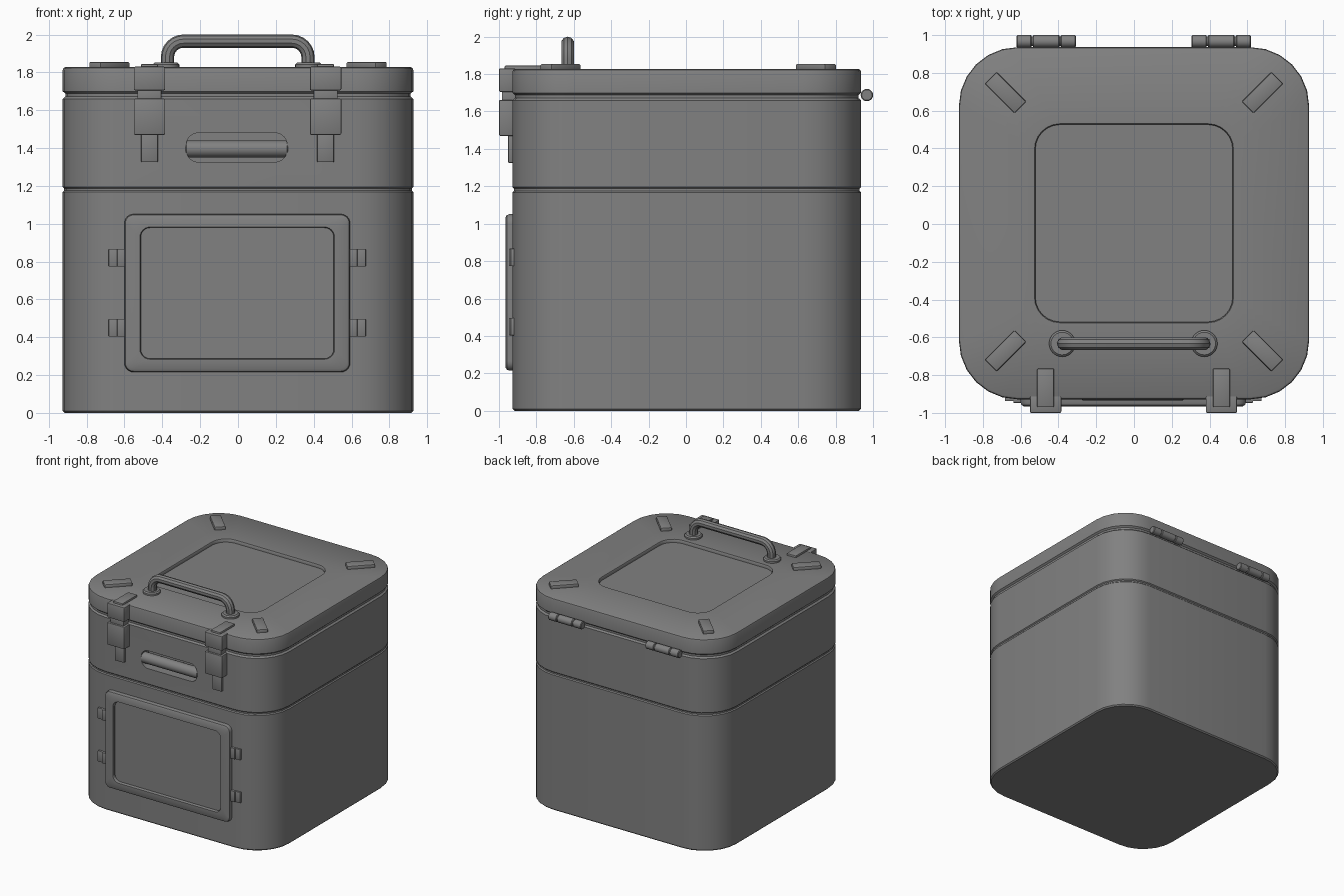
import bpy, bmesh, math
from mathutils import Matrix, Vector

if "Cube" in bpy.data.objects:
    bpy.data.objects.remove(bpy.data.objects["Cube"])

grey = bpy.data.materials.new("mid grey")
grey.diffuse_color = (0.22, 0.22, 0.22, 1)
grey.use_nodes = True
grey.node_tree.nodes["Principled BSDF"].inputs["Base Color"].default_value = grey.diffuse_color
CY = 0.004  # centre of the case in y


def finish(ob):
    ob.data.materials.clear()
    ob.data.materials.append(grey)
    bpy.ops.object.select_all(action='DESELECT')
    ob.select_set(True)
    bpy.context.view_layer.objects.active = ob
    bpy.ops.object.shade_smooth_by_angle(angle=math.radians(32))


def add_mesh(name, bm):
    bmesh.ops.recalc_face_normals(bm, faces=bm.faces)
    me = bpy.data.meshes.new(name)
    bm.to_mesh(me)
    bm.free()
    ob = bpy.data.objects.new(name, me)
    bpy.context.collection.objects.link(ob)
    finish(ob)
    return ob


def outline(hx, hy, r, seg):
    pts = []
    for k, (sx, sy) in enumerate([(1, 1), (-1, 1), (-1, -1), (1, -1)]):
        for i in range(seg + 1):
            a = math.pi / 2 * (k + i / seg)
            pts.append((sx * (hx - r) + r * math.cos(a), sy * (hy - r) + r * math.sin(a)))
    return pts


def loft(name, cx, cy, levels, seg=6, front=False):
    """Stack rounded rectangles (depth, half x, half y, radius); front=True faces -y."""
    bm = bmesh.new()
    rings = []
    for d, hx, hy, r in levels:
        ring = []
        for x, y in outline(hx, hy, r, seg):
            p = (cx + x, -d, cy + y) if front else (cx + x, cy + y, d)
            ring.append(bm.verts.new(p))
        rings.append(ring)
    n = len(rings[0])
    for a, b in zip(rings, rings[1:]):
        for i in range(n):
            j = (i + 1) % n
            bm.faces.new((a[i], a[j], b[j], b[i]))
    bm.faces.new(rings[0][::-1])
    bm.faces.new(rings[-1])
    return add_mesh(name, bm)


def box(name, x, y, z, bevel=0.008, turn=0, centre=(0, 0, 0)):
    """Bevelled box from (min, max) ranges, optionally turned about z and moved."""
    bm = bmesh.new()
    bmesh.ops.create_cube(bm, size=1)
    for v in bm.verts:
        v.co = Vector([(r[0] + r[1]) / 2 + c * (r[1] - r[0]) for r, c in zip((x, y, z), v.co)])
    bmesh.ops.bevel(bm, geom=bm.edges[:], offset=bevel, segments=2, profile=0.5, affect='EDGES')
    bmesh.ops.transform(bm, verts=bm.verts, matrix=Matrix.Translation(centre) @ Matrix.Rotation(turn, 4, 'Z'))
    return add_mesh(name, bm)


def rod(name, centre, radius, length, axis='X', seg=20, bevel=0.005):
    bm = bmesh.new()
    bmesh.ops.create_cone(bm, cap_ends=True, segments=seg, radius1=radius, radius2=radius, depth=length)
    rim = [e for e in bm.edges if abs(e.verts[0].co.z - e.verts[1].co.z) < 1e-5]
    bmesh.ops.bevel(bm, geom=rim, offset=bevel, segments=1, affect='EDGES')
    rot = Matrix.Rotation(math.pi / 2, 4, 'Y') if axis == 'X' else Matrix.Identity(4)
    bmesh.ops.transform(bm, verts=bm.verts, matrix=Matrix.Translation(centre) @ rot)
    return add_mesh(name, bm)


# Case body with a belt groove and a neck under the lid
def case(z, inset):
    return (z, 0.927 - inset, 0.932 - inset, 0.31 - inset)


body = loft("case_body", 0, CY, [
    case(0, 0.01), case(0.01, 0), case(1.167, 0), case(1.175, 0.008), case(1.187, 0.008),
    case(1.195, 0), case(1.66, 0), case(1.672, 0.014), case(1.72, 0.014)])

# Grip slot cut into the front, with a bar inside
slot = loft("slot_cutter", -0.007, 1.403, [(0.83, 0.267, 0.077, 0.065), (1.05, 0.267, 0.077, 0.065)], front=True)
mod = body.modifiers.new("slot", 'BOOLEAN')
mod.operation = 'DIFFERENCE'
mod.solver = 'EXACT'
mod.object = slot
bpy.context.view_layer.objects.active = body
bpy.ops.object.modifier_apply(modifier=mod.name)
bpy.data.objects.remove(slot)
finish(body)
rod("grip_bar", (-0.007, -0.89, 1.395), 0.045, 0.54)

# Lid with a sunken square panel
loft("lid", 0, CY, [
    case(1.688, 0.014), case(1.70, 0), case(1.812, 0), case(1.822, 0.004), case(1.828, 0.014),
    (1.828, 0.527, 0.527, 0.135), (1.82, 0.522, 0.522, 0.13), (1.802, 0.522, 0.522, 0.13)])

# Corner pads on the lid, pointing to the centre
for sx in (-1, 1):
    for sy in (-1, 1):
        box("corner_pad", (-0.111, 0.111), (-0.044, 0.044), (1.815, 1.855), 0.008,
            math.pi / 4 * sx * sy, (0.68 * sx, 0.012 + 0.683 * sy, 0))

# Carry handle on top
path = [(-0.373, 1.82)]
R = 0.085
for cx, a0 in ((-0.373 + R, math.pi), (0.37 - R, math.pi / 2)):
    for i in range(7):
        a = a0 - math.pi / 2 * i / 6
        path.append((cx + R * math.cos(a), 1.965 - R + R * math.sin(a)))
path.append((0.37, 1.82))
cu = bpy.data.curves.new("carry_handle", 'CURVE')
cu.dimensions = '3D'
cu.bevel_depth = 0.035
cu.bevel_resolution = 3
cu.use_fill_caps = True
sp = cu.splines.new('POLY')
sp.points.add(len(path) - 1)
for p, (x, z) in zip(sp.points, path):
    p.co = (x, -0.633, z, 1)
handle = bpy.data.objects.new("carry_handle", cu)
bpy.context.collection.objects.link(handle)
bpy.ops.object.select_all(action='DESELECT')
handle.select_set(True)
bpy.context.view_layer.objects.active = handle
bpy.ops.object.convert(target='MESH')
finish(bpy.context.view_layer.objects.active)
for x in (-0.38, 0.372):
    rod("handle_foot", (x, -0.633, 1.834), 0.07, 0.036, 'Z', 24, 0.01)

# Front latches
for x in (-0.468, 0.463):
    def part(name, half, y, z):
        box(name, (x - half, x + half), y, z, 0.007)
    part("latch_top_tab", 0.045, (-0.97, -0.765), (1.81, 1.845))
    part("latch_upper_block", 0.083, (-1.0, -0.91), (1.705, 1.83))
    part("latch_neck", 0.064, (-0.985, -0.9), (1.64, 1.72))
    part("latch_lower_block", 0.083, (-1.0, -0.91), (1.47, 1.662))
    part("latch_tail", 0.045, (-0.952, -0.91), (1.325, 1.49))

# Front panel: raised frame with a sunken centre
loft("front_panel", -0.004, 0.633, [
    (0.91, 0.597, 0.418, 0.05), (0.945, 0.597, 0.418, 0.05), (0.958, 0.592, 0.413, 0.045),
    (0.965, 0.58, 0.401, 0.04), (0.965, 0.515, 0.35, 0.055), (0.958, 0.51, 0.346, 0.05),
    (0.94, 0.51, 0.346, 0.05)], front=True)

# Clips at the sides of the front panel
for s in (-1, 1):
    for z in (0.82, 0.45):
        for name, a, b, y in (("panel_clip", 0.585, 0.635, -0.947), ("clip_base", 0.62, 0.68, -0.938)):
            xs = sorted((s * a - 0.004, s * b - 0.004))
            box(name, xs, (y, -0.885), (z - 0.047, z + 0.047), 0.004)

# Rear hinges: three knuckles on a pin
for x in (-0.465, 0.462):
    rod("hinge_pin", (x, 0.967, 1.688), 0.025, 0.3)
    for dx, w in ((-0.117, 0.08), (0, 0.142), (0.117, 0.08)):
        rod("hinge_knuckle", (x + dx, 0.967, 1.688), 0.033, w)
